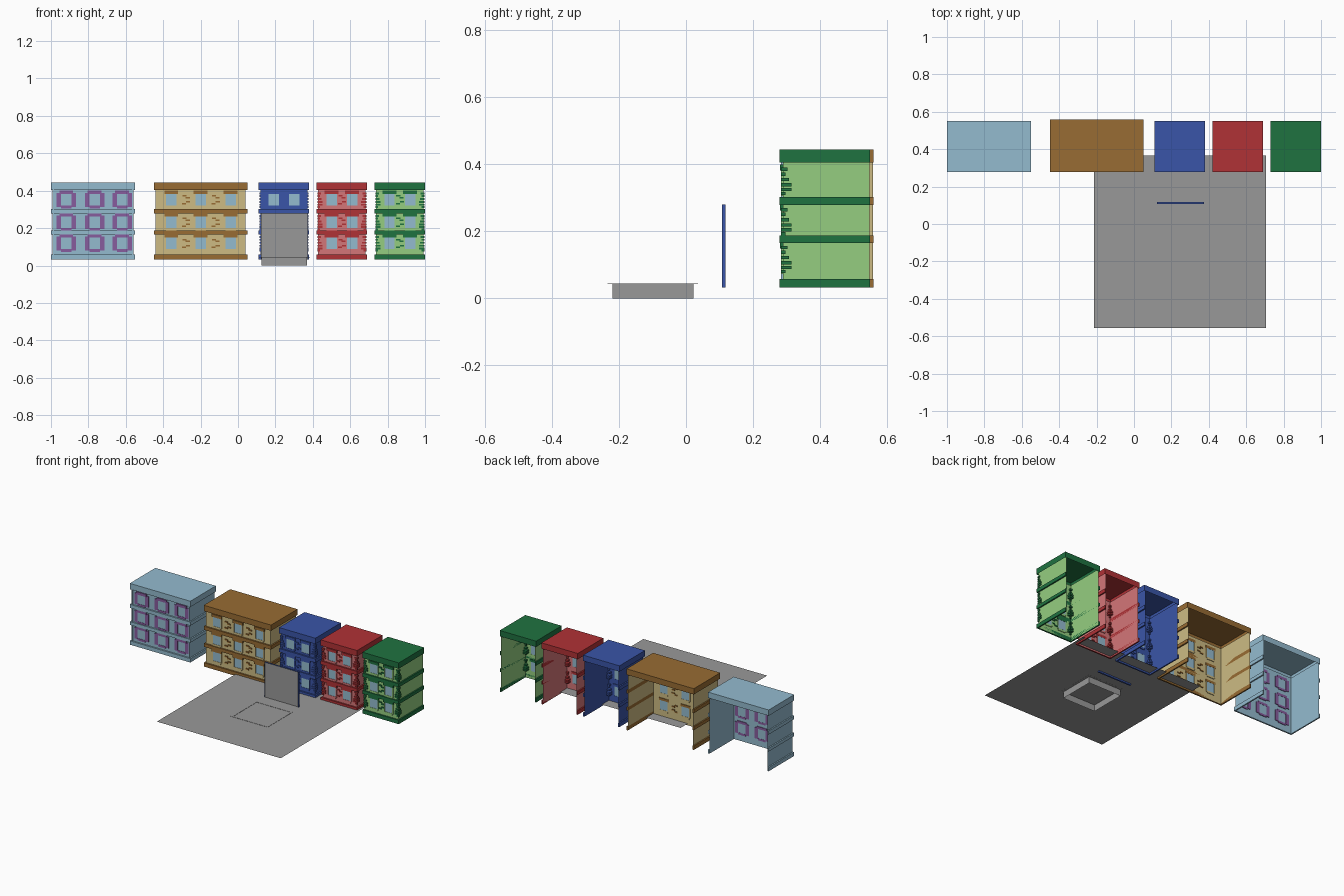
import bpy, bmesh

if "Cube" in bpy.data.objects:
    bpy.data.objects.remove(bpy.data.objects["Cube"])


def material(name, hexcode):
    lin = []
    for i in (0, 2, 4):
        c = int(hexcode[i:i + 2], 16) / 255
        lin.append(c / 12.92 if c <= 0.04045 else ((c + 0.055) / 1.055) ** 2.4)
    m = bpy.data.materials.new(name)
    m.diffuse_color = (*lin, 1)
    m.use_nodes = True
    m.node_tree.nodes["Principled BSDF"].inputs["Base Color"].default_value = m.diffuse_color
    return m


SKY = material("pale blue", "94BBCF")
PURPLE = material("purple", "875C9E")
BROWN = material("brown", "986C33")
TAN = material("tan", "CDBB83")
BLUE = material("royal blue", "3A55A8")
RED = material("red", "B03236")
PINK = material("light red", "D47678")
GREEN = material("dark green", "1F7240")
LIME = material("light green", "95CE80")
GREY = material("grey", "999999")


def part(name, boxes, mat, skip=()):
    """One object from boxes (x0, x1, y0, y1, z0, z1); skip drops faces by axis direction."""
    bm = bmesh.new()
    for x0, x1, y0, y1, z0, z1 in boxes:
        v = [bm.verts.new((x, y, z)) for z in (z0, z1) for y in (y0, y1) for x in (x0, x1)]
        faces = {"-z": (0, 2, 3, 1), "+z": (4, 5, 7, 6), "-y": (0, 1, 5, 4),
                 "+y": (2, 6, 7, 3), "-x": (0, 4, 6, 2), "+x": (1, 3, 7, 5)}
        for key, idx in faces.items():
            if key not in skip:
                bm.faces.new([v[i] for i in idx])
    me = bpy.data.meshes.new(name)
    bm.to_mesh(me)
    bm.free()
    me.materials.append(mat)
    ob = bpy.data.objects.new(name, me)
    bpy.context.collection.objects.link(ob)
    return ob


FRONT, WALL = 0.279, 0.289
BANDS = ((0.032, 0.058), (0.165, 0.187), (0.279, 0.303))
STOREYS = ((0.058, 0.165), (0.187, 0.279), (0.303, 0.405))
GLASS_Z = (0.087, 0.2, 0.32)


def building(name, x0, x1, back, windows, trim, wall, surround=False):
    a, b = x0 + 0.009, x1 - 0.009
    # shell: open at the back and underneath, with a capped roof
    part(name + "_walls", [(a, b, WALL, back - 0.002, 0.034, 0.42)], wall, ("+y", "-z", "+z"))
    part(name + "_roof", [(x0, x1, FRONT, back, 0.405, 0.444)], trim, ("-z",))

    # floor bands wrap the front and both sides
    bands = []
    for z0, z1 in BANDS:
        bands += [(x0, x1, FRONT, WALL, z0, z1),
                  (x0, a, WALL, back, z0, z1), (b, x1, WALL, back, z0, z1)]
    part(name + "_floor_bands", bands, trim)

    glass, heads, frames, bricks, quoins = [], [], [], [], []
    for (s0, s1), g in zip(STOREYS, GLASS_Z):
        for cx in windows:
            w = 0.028
            glass.append((cx - w, cx + w, 0.286, 0.292, g, g + 0.062))
            # window casing
            fr = heads if surround else frames
            t, y = (0.024, 0.284) if surround else (0.006, 0.284)
            for sx in (-1, 1):
                p, q = sorted((cx + sx * w, cx + sx * (w + t)))
                fr.append((p, q, y, 0.293, g - 0.006, g + 0.068))
            fr.append((cx - w, cx + w, y, 0.293, g - 0.014, g))
            # window head
            heads.append((cx - 0.037, cx + 0.037, 0.281, 0.293, g + 0.062, min(g + 0.08, s1)))
        if surround:
            continue
        # exposed bricks between windows
        for p, q in zip(windows, windows[1:]):
            m = (p + q) / 2
            for dx, dz in ((-0.008, 0.048), (0.01, 0.038), (0.012, 0.016), (-0.01, 0.006)):
                bricks.append((m + dx - 0.011, m + dx + 0.011, 0.283, 0.293,
                               g + dz, g + dz + 0.008))
        # corner stones of alternating length
        if trim is not BROWN:
            for dz, n in ((-0.012, 0.012), (0.0, 0.03), (0.014, 0.03), (0.03, 0.022),
                          (0.046, 0.012), (0.06, 0.018)):
                for p, q in ((a - 0.005, a + n * 0.8), (b - n * 0.8, b + 0.005)):
                    quoins.append((p, q, 0.283, 0.285 + n, g + dz, g + dz + 0.010))
    part(name + "_window_panes", glass, SKY)
    part(name + "_window_heads", heads, PURPLE if surround else trim)
    if frames:
        part(name + "_window_frames", frames, wall)
    if bricks:
        part(name + "_bricks", bricks, trim)
    if quoins:
        # short stones hug the corners, so only their outer ends show
        part(name + "_corner_stones", quoins, trim)
    if surround:
        strips = [(p, p + 0.006, 0.284, WALL, 0.058, 0.405) for p in (a + 0.001, b - 0.007)]
        part(name + "_pilasters", strips, trim)


# row of houses
building("pale_house", -1.0, -0.55, 0.55, (-0.918, -0.767, -0.62), SKY, SKY, True)
building("tan_house", -0.45, 0.05, 0.56, (-0.357, -0.2, -0.04), BROWN, TAN)
for label, left, trim, wall in (("blue_house", 0.11, BLUE, BLUE),
                                ("red_house", 0.42, RED, PINK),
                                ("green_house", 0.73, GREEN, LIME)):
    building(label, left, left + 0.27, 0.55, (left + 0.08, left + 0.19), trim, wall)

# square sheet, with an open box under it
part("ground_sheet", [(-0.215, 0.706, -0.555, 0.365, 0.0, 0.043)], GREY,
     ("-z", "-x", "+x", "-y", "+y"))
part("box_walls", [(0.125, 0.37, -0.22, 0.022, 0.0, 0.043)], GREY, ("-z", "+z"))
lip = [(0.11, 0.385, y, y + 0.014, 0.0425, 0.0445) for y in (-0.235, 0.022)]
lip += [(x, x + 0.014, -0.221, 0.022, 0.0425, 0.0445) for x in (0.11, 0.371)]
part("box_lip", lip, GREY)

# upright panel: thin blue tray with a grey face
part("panel_tray", [(0.122, 0.373, 0.107, 0.118, 0.033, 0.28)], BLUE, ("-y",))
part("panel_face", [(0.123, 0.372, 0.113, 0.115, 0.034, 0.279)], GREY)
